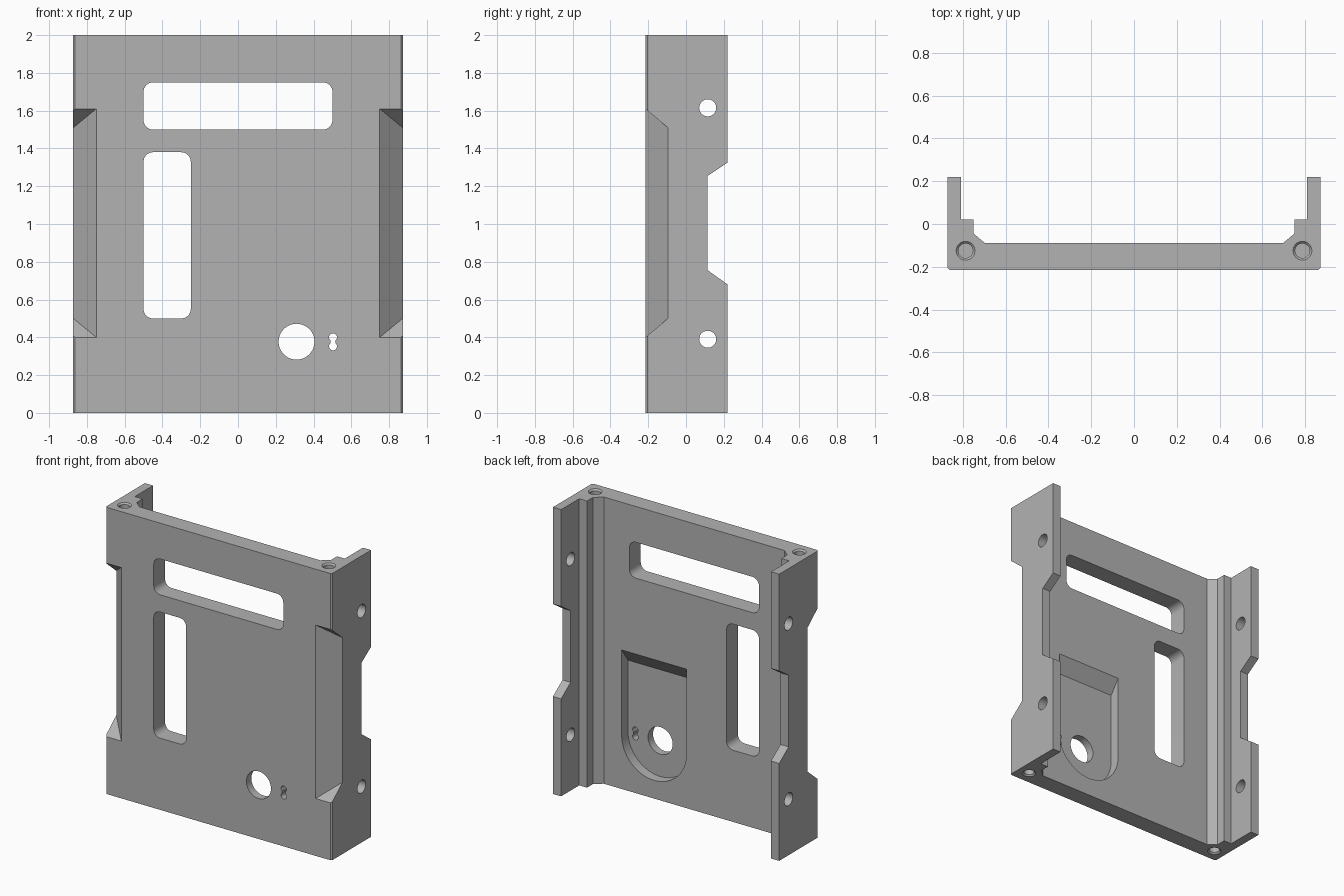
import bpy, bmesh
from math import cos, sin, radians

cube = bpy.data.objects.get("Cube")
if cube:
    bpy.data.objects.remove(cube, do_unlink=True)

grey = bpy.data.materials.new("plain grey")
grey.use_nodes = True
colour = (0.45, 0.45, 0.45, 1)
grey.diffuse_color = colour
grey.node_tree.nodes["Principled BSDF"].inputs["Base Color"].default_value = colour

FRONT, BACK, REAR, SIDE, TOP = -0.215, -0.09, 0.22, 0.873, 2.0


def loft(name, ring_a, ring_b):
    """Closed solid between two matching rings of points."""
    bm = bmesh.new()
    a = [bm.verts.new(p) for p in ring_a]
    b = [bm.verts.new(p) for p in ring_b]
    bm.faces.new(a)
    bm.faces.new(b)
    for i in range(len(a)):
        j = (i + 1) % len(a)
        bm.faces.new((a[i], a[j], b[j], b[i]))
    bmesh.ops.recalc_face_normals(bm, faces=bm.faces)
    mesh = bpy.data.meshes.new(name)
    bm.to_mesh(mesh)
    bm.free()
    mesh.materials.append(grey)
    obj = bpy.data.objects.new(name, mesh)
    bpy.context.collection.objects.link(obj)
    return obj


def arc(u, v, r, start, end, steps=48):
    angles = [radians(start + (end - start) * i / steps) for i in range(steps + 1)]
    return [(u + r * cos(t), v + r * sin(t)) for t in angles]


def circle(u, v, r):
    return arc(u, v, r, 0, 360)[:-1]


def rounded_rect(x0, x1, z0, z1, r):
    return (arc(x1 - r, z1 - r, r, 0, 90, 8) + arc(x0 + r, z1 - r, r, 90, 180, 8)
            + arc(x0 + r, z0 + r, r, 180, 270, 8) + arc(x1 - r, z0 + r, r, 270, 360, 8))


# Channel body: half profile mirrored, then extruded upwards
half = [(0.863, FRONT), (SIDE, -0.205), (SIDE, REAR), (0.81, REAR), (0.81, 0.02),
        (0.75, 0.02), (0.75, -0.045), (0.697, BACK)]
profile = half + [(-x, y) for x, y in reversed(half)]
body = loft("mounting_bracket", [(x, y, 0) for x, y in profile],
            [(x, y, TOP) for x, y in profile])


def cut(ring_a, ring_b):
    cutter = loft("cutter", ring_a, ring_b)
    cutter.hide_render = True
    mod = body.modifiers.new("cut", "BOOLEAN")
    mod.operation, mod.solver, mod.object = "DIFFERENCE", "EXACT", cutter
    bpy.context.view_layer.objects.active = body
    bpy.ops.object.modifier_apply(modifier=mod.name)
    bpy.data.objects.remove(cutter, do_unlink=True)


def cut_y(outline, y0=-0.4, y1=0):
    cut([(x, y0, z) for x, z in outline], [(x, y1, z) for x, z in outline])


def cut_x(outline):
    cut([(-1, y, z) for y, z in outline], [(1, y, z) for y, z in outline])


# Sunken pad on the back, with a sloping upper end
def pad_ring(y):
    top = 0.97 + (y - BACK) * 1.4
    outline = arc(0.31, 0.377, 0.25, 180, 360) + [(0.56, top), (0.06, top)]
    return [(x, y, z) for x, z in outline]


cut(pad_ring(BACK - 0.07), pad_ring(BACK + 0.04))

# Windows, round hole and waisted slot through the plate
cut_y(rounded_rect(-0.5, 0.5, 1.5, 1.75, 0.05))
cut_y(rounded_rect(-0.5, -0.25, 0.5, 1.38, 0.05))
cut_y(circle(0.31, 0.377, 0.095))
cut_y(arc(0.503, 0.4, 0.021, -50, 230, 20) + arc(0.503, 0.352, 0.021, 130, 410, 20))

# Rear notch and cross holes in both side walls
cut_x([(0.28, 0.637), (0.115, 0.755), (0.115, 1.255), (0.28, 1.365)])
for z in (0.39, 1.615):
    cut_x(circle(0.115, z, 0.045))

for s in (-1, 1):
    # Bevelled grip along the front corner
    wedge = [(0.735, FRONT - 0.015), (0.888, FRONT - 0.015), (0.888, -0.08)]
    slope = [(y - FRONT) * 0.84 for x, y in wedge]
    cut([(s * x, y, 0.4 + d) for (x, y), d in zip(wedge, slope)],
        [(s * x, y, 1.61 - d) for (x, y), d in zip(wedge, slope)])
    # Blind screw holes with a countersunk rim, at both ends
    for end, inward in ((0, 1), (TOP, -1)):
        for r0, r1, d0, d1 in ((0.034, 0.034, -0.05, 0.2), (0.054, 0.034, -0.01, 0.01)):
            cut([(x, y, end + inward * d0) for x, y in circle(s * 0.788, -0.125, r0)],
                [(x, y, end + inward * d1) for x, y in circle(s * 0.788, -0.125, r1)])

# Crisp edges, smooth hole walls
bpy.ops.object.select_all(action="DESELECT")
body.select_set(True)
bpy.context.view_layer.objects.active = body
bpy.ops.object.shade_smooth_by_angle(angle=radians(25))
